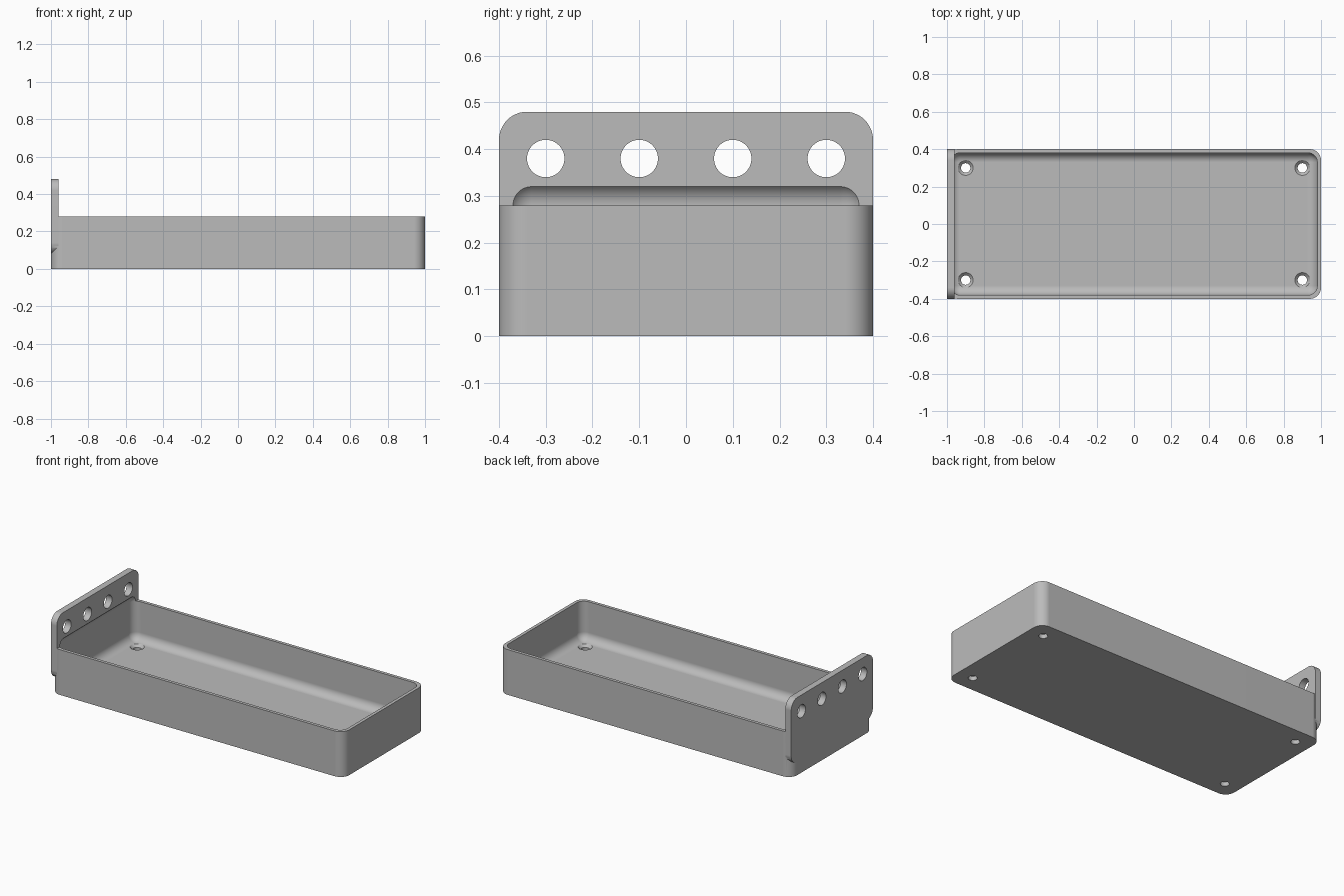
import bpy
import bmesh
import math
from mathutils import Matrix, Vector

if "Cube" in bpy.data.objects:
    bpy.data.objects.remove(bpy.data.objects["Cube"], do_unlink=True)

LENGTH, WIDTH, HEIGHT = 2.0, 0.8, 0.28
WALL, FLOOR, PLATE = 0.02, 0.04, 0.04
CORNER = 0.06

grey = bpy.data.materials.new("plain grey")
grey.use_nodes = True
colour = (0.5, 0.5, 0.5, 1)
grey.diffuse_color = colour
grey.node_tree.nodes["Principled BSDF"].inputs["Base Color"].default_value = colour


def finish(bm, name):
    bmesh.ops.recalc_face_normals(bm, faces=bm.faces)
    mesh = bpy.data.meshes.new(name)
    bm.to_mesh(mesh)
    bm.free()
    mesh.materials.append(grey)
    obj = bpy.data.objects.new(name, mesh)
    bpy.context.collection.objects.link(obj)
    return obj


def rounded_box(name, low, high, radius, axis=None):
    """Box with rounded edges: those along one axis, or all of them."""
    low, high = Vector(low), Vector(high)
    bm = bmesh.new()
    place = Matrix.Translation((low + high) / 2) @ Matrix.Diagonal(high - low).to_4x4()
    bmesh.ops.create_cube(bm, size=1, matrix=place)
    edges = bm.edges[:]
    if axis is not None:
        edges = [e for e in edges
                 if abs((e.verts[0].co - e.verts[1].co).normalized()[axis]) > 0.9]
    bmesh.ops.bevel(bm, geom=edges, offset=radius, segments=12, profile=0.5,
                    affect='EDGES', clamp_overlap=True)
    return finish(bm, name)


def drill(name, centre, r1, r2, depth, turn=Matrix()):
    """Cone or cylinder cutter along z, optionally turned."""
    bm = bmesh.new()
    bmesh.ops.create_cone(bm, cap_ends=True, segments=48, radius1=r1, radius2=r2,
                          depth=depth, matrix=Matrix.Translation(centre) @ turn)
    return finish(bm, name)


def combine(target, tool, operation):
    mod = target.modifiers.new(tool.name, 'BOOLEAN')
    mod.operation, mod.solver, mod.object = operation, 'EXACT', tool
    bpy.context.view_layer.objects.active = target
    bpy.ops.object.modifier_apply(modifier=mod.name)
    bpy.data.objects.remove(tool, do_unlink=True)


# Tray block with rounded upright corners, joined to the upright end plate
x, y = LENGTH / 2, WIDTH / 2
tray = rounded_box("tray_with_end_plate", (-x, -y, 0), (x, y, HEIGHT), CORNER, axis=2)
plate = rounded_box("end_plate", (-x, -y, 0.08), (-x + PLATE, y, 0.48), CORNER, axis=0)
combine(tray, plate, 'UNION')

# Filleted hollow, which also undercuts the foot of the plate
hollow = rounded_box("hollow", (WALL - x, WALL - y, FLOOR),
                     (x - WALL, y - WALL, HEIGHT + 0.05), 0.05)
combine(tray, hollow, 'DIFFERENCE')

# Row of round holes through the plate
sideways = Matrix.Rotation(math.pi / 2, 4, 'Y')
for hole_y in (-0.3, -0.1, 0.1, 0.3):
    combine(tray, drill("plate_hole", (PLATE / 2 - x, hole_y, 0.38), 0.04, 0.04,
                        0.2, sideways), 'DIFFERENCE')

# Countersunk screw holes in the floor
for sx in (-0.9, 0.9):
    for sy in (-0.3, 0.3):
        combine(tray, drill("screw_hole", (sx, sy, 0.02), 0.025, 0.025, 0.1), 'DIFFERENCE')
        combine(tray, drill("countersink", (sx, sy, FLOOR - 0.005), 0.02, 0.05, 0.03),
                'DIFFERENCE')

# Smooth fillets, crisp edges
bpy.ops.object.select_all(action='DESELECT')
tray.select_set(True)
bpy.context.view_layer.objects.active = tray
bpy.ops.object.shade_smooth_by_angle(angle=math.radians(30))
weighted = tray.modifiers.new("flat face normals", 'WEIGHTED_NORMAL')
weighted.keep_sharp = True
